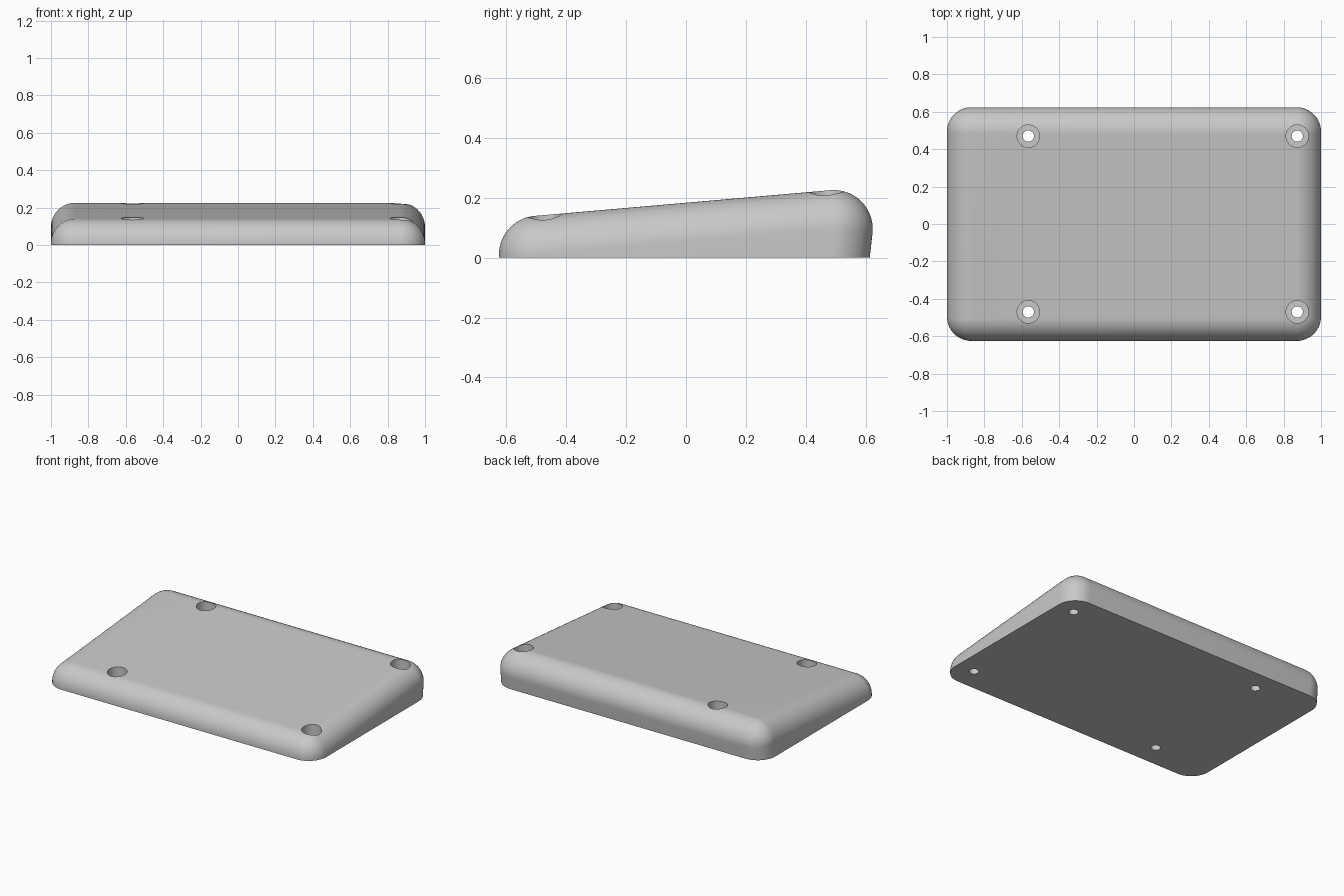
import bpy, bmesh, math
from mathutils import Matrix, Vector

cube = bpy.data.objects.get("Cube")
if cube:
    bpy.data.objects.remove(cube, do_unlink=True)

RADIUS = 0.13          # edge rounding
TILT = math.radians(5)  # slope of the top
CX = 1 - RADIUS        # corner centres
FRONT_Y, BACK_Y, BACK_FOOT_Y = -0.495, 0.494, 0.484
FRONT_Z, BACK_Z = 0.01, 0.096

grey = bpy.data.materials.new("plain grey")
grey.use_nodes = True
colour = (0.58, 0.58, 0.58, 1)
grey.diffuse_color = colour
grey.node_tree.nodes["Principled BSDF"].inputs["Base Color"].default_value = colour


def make_object(name, bm):
    mesh = bpy.data.meshes.new(name)
    bm.to_mesh(mesh)
    bm.free()
    mesh.materials.append(grey)
    obj = bpy.data.objects.new(name, mesh)
    bpy.context.collection.objects.link(obj)
    return obj


def wedge_body():
    """Sloped slab: hull of four corner balls and four corner discs on the floor."""
    bm = bmesh.new()
    for x in (-CX, CX):
        for y, z in ((FRONT_Y, FRONT_Z), (BACK_Y, BACK_Z)):
            place = Matrix.Translation((x, y, z)) @ Matrix.Rotation(TILT, 4, 'X')
            bmesh.ops.create_uvsphere(bm, u_segments=64, v_segments=32,
                                      radius=RADIUS, matrix=place)
        for y in (FRONT_Y, BACK_FOOT_Y):
            bmesh.ops.create_circle(bm, segments=64, radius=RADIUS,
                                    matrix=Matrix.Translation((x, y, 0)))
    points = [v.co.copy() for v in bm.verts if v.co.z > -1e-5]
    bm.clear()
    for p in points:
        bm.verts.new(p)
    hull = bmesh.ops.convex_hull(bm, input=bm.verts[:])
    spare = {g for g in hull["geom_interior"] + hull["geom_unused"]
             if isinstance(g, bmesh.types.BMVert)}
    bmesh.ops.delete(bm, geom=list(spare), context='VERTS')
    # merge the flat areas into single faces
    bmesh.ops.dissolve_limit(bm, angle_limit=math.radians(0.3),
                             verts=bm.verts[:], edges=bm.edges[:])
    bmesh.ops.recalc_face_normals(bm, faces=bm.faces[:])
    return make_object("wedge_body", bm)


def hole_cutter(name, radius, bottom):
    """One upright cylinder at each of the four screw positions."""
    bm = bmesh.new()
    top = 0.4
    for x in (-0.565, 0.873):
        for y in (-0.47, 0.47):
            bmesh.ops.create_cone(
                bm, cap_ends=True, segments=48, radius1=radius, radius2=radius,
                depth=top - bottom,
                matrix=Matrix.Translation(Vector((x, y, (top + bottom) / 2))))
    obj = make_object(name, bm)
    obj.hide_render = True
    return obj


body = wedge_body()
cutters = [hole_cutter("screw_head_cutter", 0.06, 0.05),
           hole_cutter("screw_hole_cutter", 0.03, -0.1)]

# Cut the recesses and through holes
bpy.ops.object.select_all(action='DESELECT')
body.select_set(True)
bpy.context.view_layer.objects.active = body
for cutter in cutters:
    mod = body.modifiers.new(cutter.name, 'BOOLEAN')
    mod.operation = 'DIFFERENCE'
    mod.solver = 'EXACT'
    mod.object = cutter
    bpy.ops.object.modifier_apply(modifier=mod.name)
    bpy.data.objects.remove(cutter, do_unlink=True)

bpy.ops.object.shade_smooth_by_angle(angle=math.radians(30))
